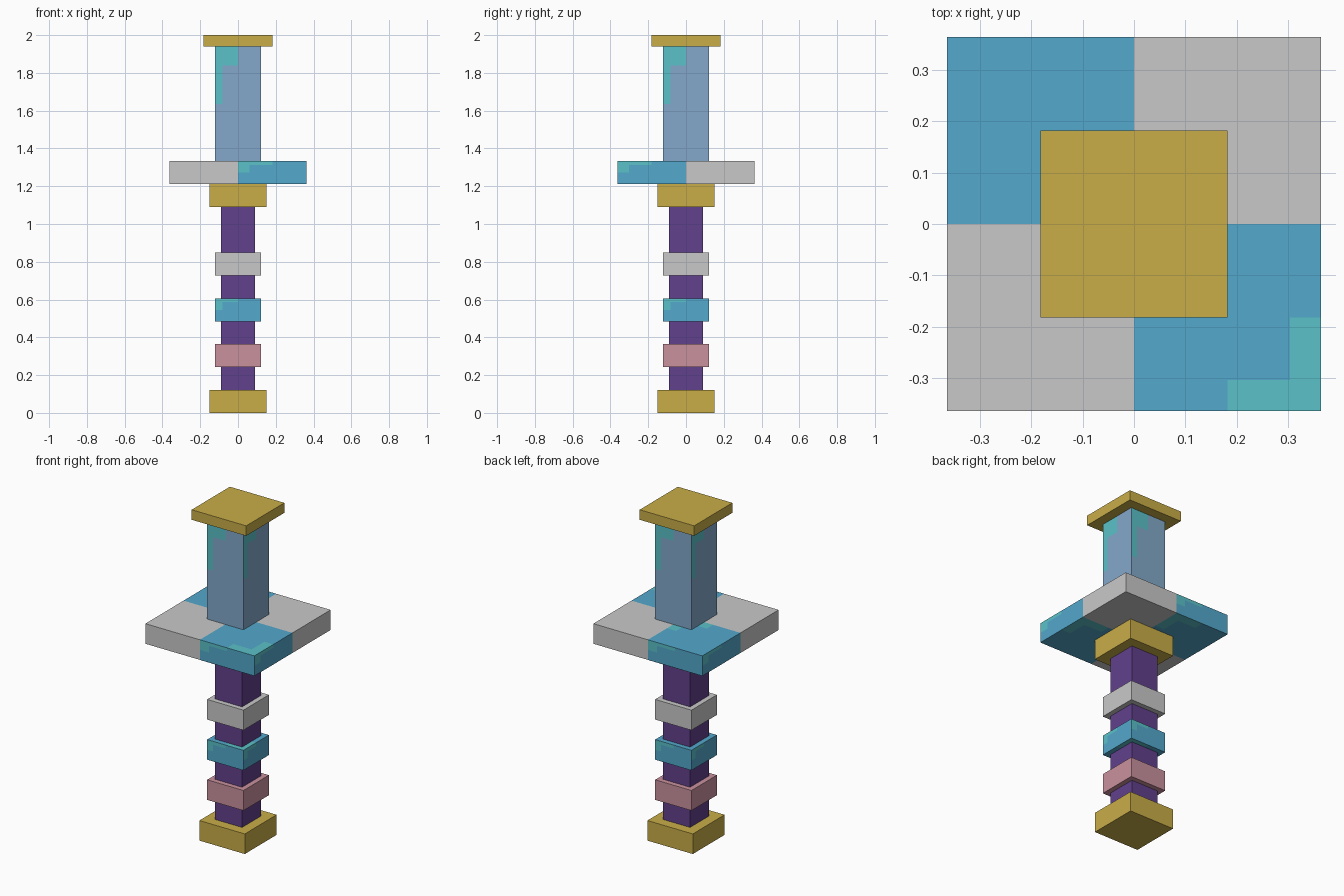
import bpy
import bmesh
from mathutils import Vector

cube = bpy.data.objects.get("Cube")
if cube:
    bpy.data.objects.remove(cube, do_unlink=True)

U = 2 / 33  # one block unit


def material(name, hex_code):
    rgb = [int(hex_code[i:i + 2], 16) / 255 for i in (0, 2, 4)]
    lin = [c / 12.92 if c <= 0.04045 else ((c + 0.055) / 1.055) ** 2.4 for c in rgb]
    mat = bpy.data.materials.new(name)
    mat.use_nodes = True
    mat.diffuse_color = (*lin, 1)
    mat.node_tree.nodes["Principled BSDF"].inputs["Base Color"].default_value = (*lin, 1)
    return mat


gold = material("gold", "C9AD48")
purple = material("purple", "61418C")
pink = material("pink", "CA919E")
grey = material("light grey", "C9C9C9")
blue = material("blue", "53A8CC")
steel = material("steel blue", "83A9CA")
teal = material("teal", "5AC1C8")


def block(name, half, z0, z1, mats, tiles=0):
    """Square block in units; tiles > 0 adds teal corner marks to each tile."""
    h, z0, z1 = half * U, z0 * U, z1 * U
    bm = bmesh.new()
    bmesh.ops.create_cube(bm, size=1)
    bmesh.ops.scale(bm, vec=(2 * h, 2 * h, z1 - z0), verts=bm.verts)
    bmesh.ops.translate(bm, vec=(0, 0, (z0 + z1) / 2), verts=bm.verts)
    if tiles:
        paint_tiles(bm, h, z0, z1, tiles, len(mats) > 2)
    mesh = bpy.data.meshes.new(name)
    bm.to_mesh(mesh)
    bm.free()
    for m in mats:
        mesh.materials.append(m)
    obj = bpy.data.objects.new(name, mesh)
    bpy.context.collection.objects.link(obj)
    return obj


def cut(bm, co, normal):
    bmesh.ops.bisect_plane(bm, geom=bm.verts[:] + bm.edges[:] + bm.faces[:],
                           plane_co=co, plane_no=normal)


def paint_tiles(bm, h, z0, z1, tiles, checker):
    size = 2 * h / tiles
    # Cut lines along the mark edges
    for t in range(tiles):
        for f in (0, 1 / 6, 1 / 2, 5 / 6):
            p = -h + (t + f) * size
            if p > -h:
                cut(bm, (p, 0, 0), (1, 0, 0))
                cut(bm, (0, p, 0), (0, 1, 0))
    for f in (1 / 2, 5 / 6):
        cut(bm, (0, 0, z0 + f * (z1 - z0)), (0, 0, 1))

    def frac(p):
        return ((p + h) / size) % 1

    # Colour faces: L-shaped mark in one corner of each tile
    bm.normal_update()
    for face in bm.faces:
        c, n = face.calc_center_median(), face.normal
        if abs(n.z) > 0.5:
            a = 1 - frac(c.x)
            b = frac(c.y) if n.z > 0 else 1 - frac(c.y)
        else:
            a = frac(c.dot(Vector((0, 0, 1)).cross(n)))
            b = (z1 - c.z) / (z1 - z0)
        if checker and c.x * c.y > 0:
            face.material_index = 2
        elif min(a, b) < 1 / 6 and max(a, b) < 1 / 2:
            face.material_index = 1


# Handle
block("pommel", 2.5, 0, 2, [gold])
block("grip", 1.5, 2, 18, [purple])
block("lower_grip_ring", 2, 4, 6, [pink])
block("middle_grip_ring", 2, 8, 10, [blue, teal], tiles=1)
block("upper_grip_ring", 2, 12, 14, [grey])
block("collar", 2.5, 18, 20, [gold])

# Guard, shaft and cap
block("guard", 6, 20, 22, [blue, teal, grey], tiles=2)
block("shaft", 2, 22, 32, [steel, teal], tiles=1)
block("cap", 3, 32, 33, [gold])
